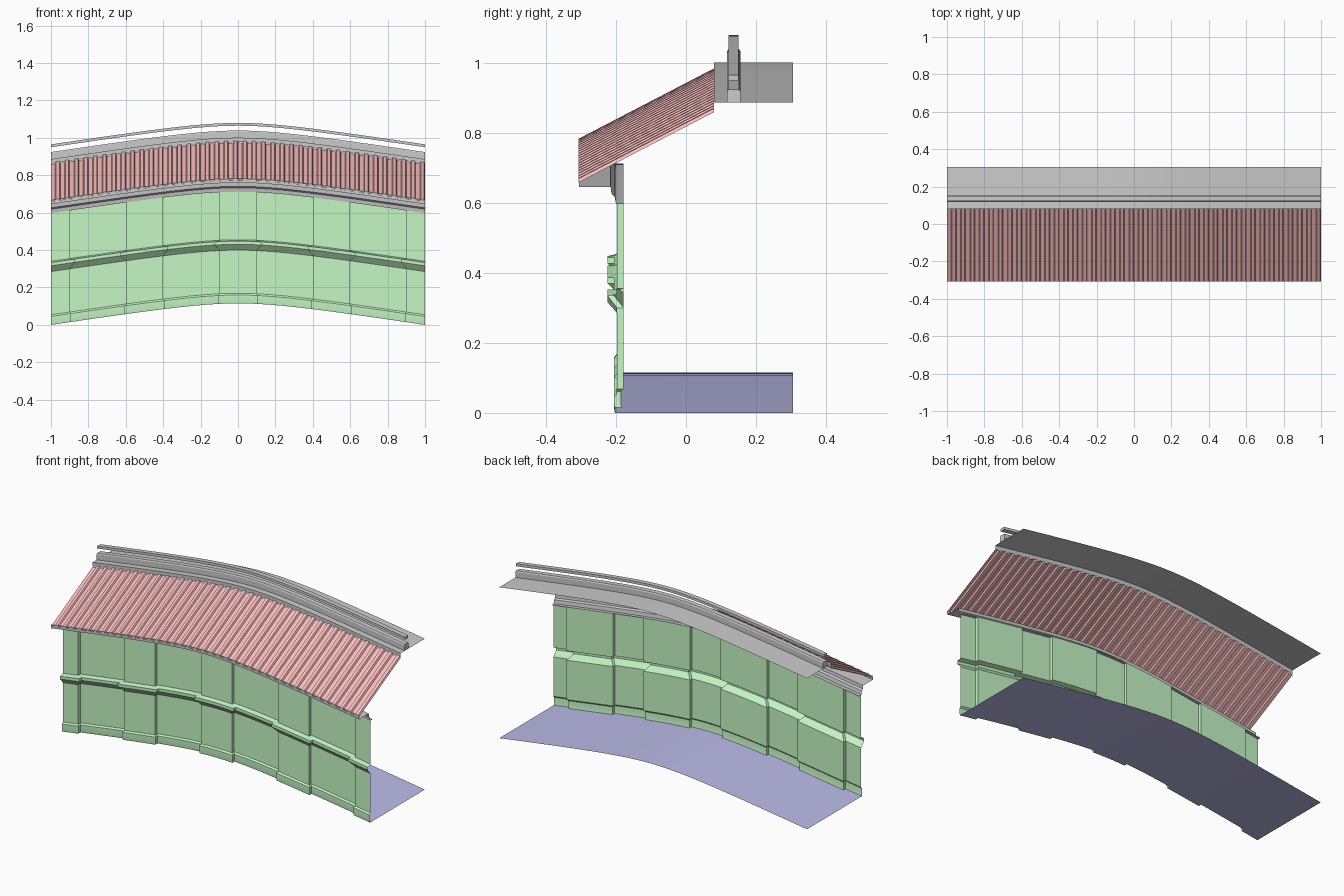
import bpy, bmesh, math

if "Cube" in bpy.data.objects:
    bpy.data.objects.remove(bpy.data.objects["Cube"])


def arch(x):
    # gentle humpback height along the length
    return 0.115 - 0.1545 * (math.sqrt(x * x + 0.09) - 0.3)


def material(name, rgb):
    m = bpy.data.materials.new(name)
    m.diffuse_color = (*rgb, 1)
    m.use_nodes = True
    m.node_tree.nodes["Principled BSDF"].inputs["Base Color"].default_value = m.diffuse_color
    return m


def loft(name, rows, mat=None, cap=False, smooth=True):
    """Skin rows of (x, y, z) points, lifted by the arch."""
    bm = bmesh.new()
    grid = [[bm.verts.new((x, y, z + arch(x))) for x, y, z in r] for r in rows]
    for a, b in zip(grid, grid[1:]):
        for j in range(len(a) - 1):
            bm.faces.new((a[j], b[j], b[j + 1], a[j + 1]))
    if cap:
        bm.faces.new(grid[0][:-1])
        bm.faces.new(grid[-1][:-1][::-1])
    bmesh.ops.remove_doubles(bm, verts=bm.verts, dist=1e-5)
    bmesh.ops.dissolve_degenerate(bm, edges=bm.edges, dist=1e-5)
    if cap:
        bmesh.ops.recalc_face_normals(bm, faces=bm.faces)
    me = bpy.data.meshes.new(name)
    bm.to_mesh(me)
    bm.free()
    ob = bpy.data.objects.new(name, me)
    bpy.context.collection.objects.link(ob)
    if mat:
        me.materials.append(mat)
    if smooth:
        bpy.ops.object.select_all(action='DESELECT')
        ob.select_set(True)
        bpy.context.view_layer.objects.active = ob
        bpy.ops.object.shade_smooth_by_angle(angle=math.radians(25))
    return ob


XS = [i / 20 - 1 for i in range(41)]


def sweep(name, profile, mat=None, closed=False):
    pts = profile + profile[:1] if closed else profile
    return loft(name, [[(x, y, z) for y, z in pts] for x in XS], mat, closed)


green = material("wall_green", (0.56, 0.93, 0.56))
red = material("roof_red", (0.92, 0.5, 0.5))
blue = material("floor_blue", (0.5, 0.5, 0.82))

# Plan of the wall: (x, y, side shift) with pilasters standing proud of panels
PROUD, RECESS = -0.197, -0.178
breaks = [-1, -0.9, -0.6, -0.4, -0.1, 0.1, 0.4, 0.6, 0.9, 1]
plan = []
for k, (a, b) in enumerate(zip(breaks, breaks[1:])):
    proud = k % 2 == 0
    y = PROUD if proud else RECESS
    s = 1 if proud else -1
    n = 4
    for i in range(n + 1):
        shift = 0
        if i == 0 and a > -1:
            shift = -s
        if i == n and b < 1:
            shift = s
        plan.append((a + (b - a) * i / n, y, shift))

# Wall: skirting, belt moulding and plain upper wall, mitred round pilasters
wall_profile = [(0.006, 0), (0.008, 0.01), (0.008, 0.045), (0, 0.054), (0, 0.285),
                (0.010, 0.297), (0.016, 0.303), (0.027, 0.316), (0.027, 0.333),
                (0.012, 0.336), (0, 0.340), (0, 0.597)]
loft("wall", [[(x + s * d, y - d, z) for d, z in wall_profile]
              for x, y, s in plan], green)

# Floor, its front edge following the foot of the wall
loft("floor", [[(x + s * 0.006, y - 0.006, 0), (x + s * 0.006, 0.305, 0)]
               for x, y, s in plan], blue)

# Eaves cornice, soffit and fascia
sweep("eaves", [(-0.178, 0.597), (-0.200, 0.597), (-0.204, 0.618), (-0.213, 0.626),
                (-0.215, 0.645), (-0.305, 0.645), (-0.305, 0.667)])

# Corrugated roof sheet with trapezoid ribs
ribs, pitch = 40, 0.05
roof = []
for i in range(ribs):
    for t, up in ((0, 0), (0.45, 0), (0.55, 1), (0.9, 1)):
        roof.append((-1 + (i + t) * pitch, up * 0.01))
roof.append((1, 0))
loft("roof", [[(x, -0.307, 0.658 + u), (x, 0.08, 0.859 + u)] for x, u in roof],
     red, smooth=False)

# Ridge deck with front drip edge
sweep("ridge_deck", [(0.08, 0.862), (0.08, 0.886), (0.305, 0.886)])

# Ridge kerb and floating top rail
sweep("ridge_kerb", [(0.117, 0.886), (0.117, 0.918), (0.121, 0.924),
                     (0.151, 0.924), (0.155, 0.918), (0.155, 0.886)], closed=True)
sweep("top_rail", [(0.122, 0.950), (0.122, 0.965), (0.150, 0.965),
                   (0.150, 0.950)], closed=True)
